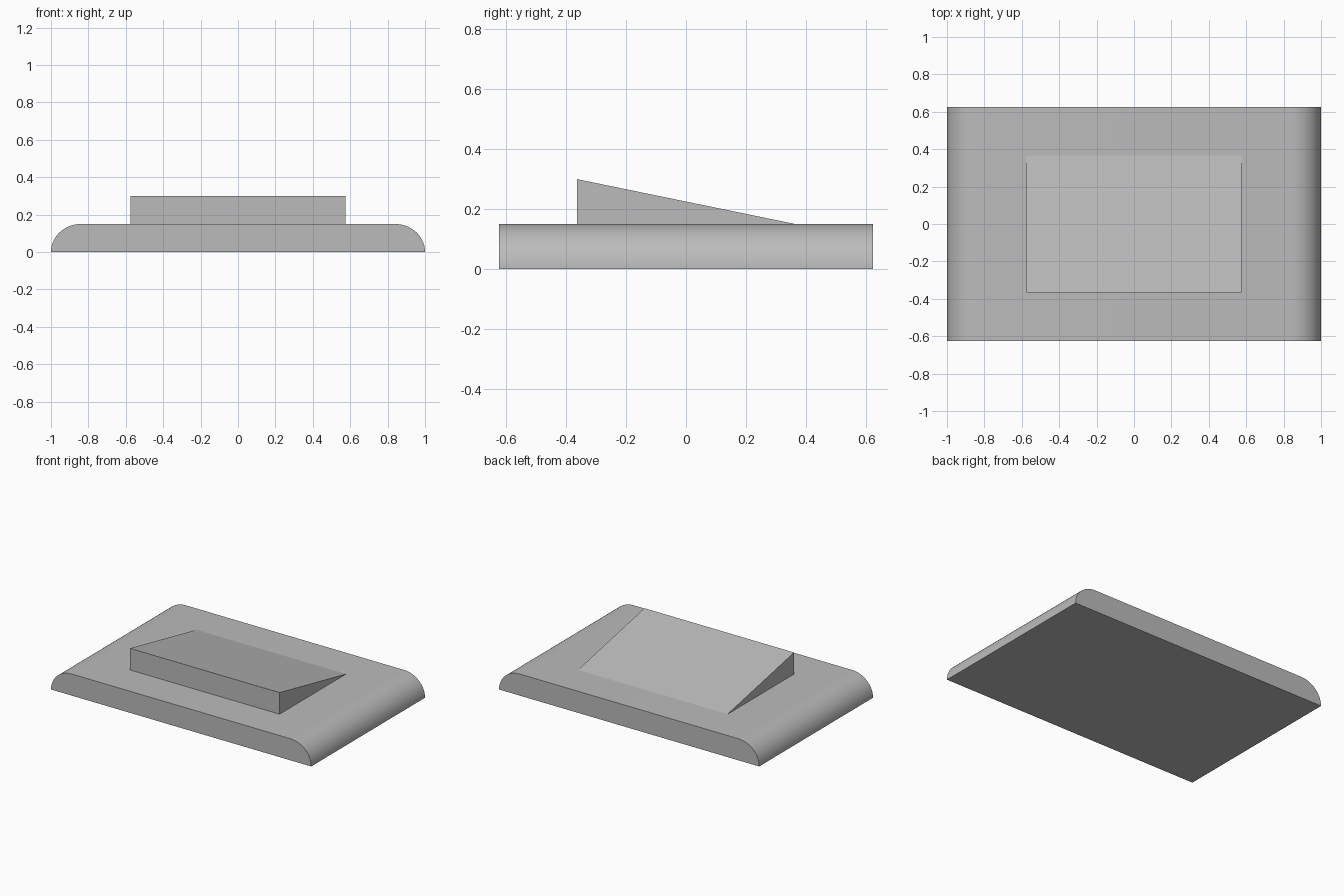
import bpy, math
from mathutils import Vector

old = bpy.data.objects.get("Cube")
if old:
    bpy.data.objects.remove(old, do_unlink=True)

grey = bpy.data.materials.new("plain grey")
grey.use_nodes = True
GREY = (0.5, 0.5, 0.5, 1)
grey.diffuse_color = GREY
grey.node_tree.nodes["Principled BSDF"].inputs["Base Color"].default_value = GREY


def prism(name, profile, direction):
    """Extrude a closed 3D outline along a direction into a solid."""
    n = len(profile)
    start = [Vector(p) for p in profile]
    verts = start + [p + Vector(direction) for p in start]
    faces = [list(range(n))[::-1], list(range(n, 2 * n))]
    faces += [[i, (i + 1) % n, n + (i + 1) % n, n + i] for i in range(n)]
    mesh = bpy.data.meshes.new(name)
    mesh.from_pydata(verts, [], faces)
    mesh.materials.append(grey)
    obj = bpy.data.objects.new(name, mesh)
    bpy.context.collection.objects.link(obj)
    bpy.ops.object.select_all(action="DESELECT")
    obj.select_set(True)
    bpy.context.view_layer.objects.active = obj
    bpy.ops.object.mode_set(mode="EDIT")
    bpy.ops.mesh.select_all(action="SELECT")
    bpy.ops.mesh.normals_make_consistent(inside=False)
    bpy.ops.object.mode_set(mode="OBJECT")
    bpy.ops.object.shade_smooth_by_angle(angle=math.radians(30))
    return obj


# Base slab with quarter-round long sides
half_depth, height, radius, steps = 0.625, 0.15, 0.16, 20
arc = [(1 - radius + radius * math.cos(a), height * math.sin(a))
       for a in (math.pi / 2 * i / steps for i in range(steps + 1))]
outline = arc + [(-x, z) for x, z in reversed(arc)]
prism("base_slab", [(x, -half_depth, z) for x, z in outline], (0, 2 * half_depth, 0))

# Wedge sloping down to the back
half_width, half_run = 0.575, 0.365
wedge = [(-half_run, height), (half_run, height), (-half_run, 2 * height)]
prism("sloped_wedge", [(-half_width, y, z) for y, z in wedge], (2 * half_width, 0, 0))
